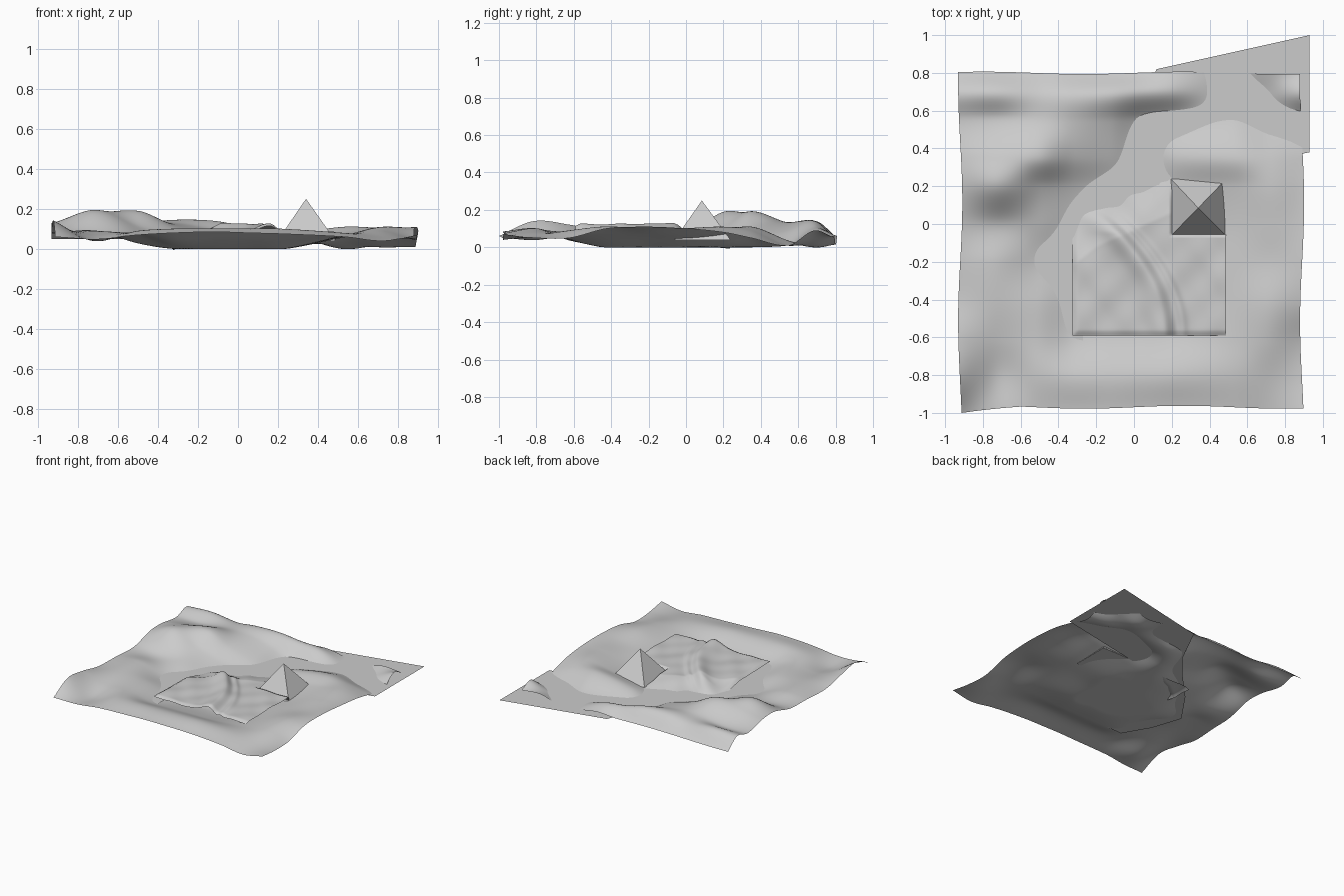
import bpy, bmesh, math

if "Cube" in bpy.data.objects:
    bpy.data.objects.remove(bpy.data.objects["Cube"])

grey = bpy.data.materials.new("light_grey")
grey.diffuse_color = (0.6, 0.6, 0.6, 1)
grey.use_nodes = True
grey.node_tree.nodes["Principled BSDF"].inputs["Base Color"].default_value = grey.diffuse_color


def finish(name, bm, smooth=True):
    me = bpy.data.meshes.new(name)
    bm.to_mesh(me)
    bm.free()
    ob = bpy.data.objects.new(name, me)
    bpy.context.collection.objects.link(ob)
    me.materials.append(grey)
    for p in me.polygons:
        p.use_smooth = smooth
    return ob


def spline(ts, vs, t):
    """Smooth curve through uneven control values."""
    n = len(ts)
    i = max(k for k in range(n - 1) if k == 0 or ts[k] <= t)

    def tangent(k):
        a, b = max(k - 1, 0), min(k + 1, n - 1)
        return (vs[b] - vs[a]) / (ts[b] - ts[a])
    h = ts[i + 1] - ts[i]
    u = (t - ts[i]) / h
    return ((2*u**3 - 3*u*u + 1) * vs[i] + (u**3 - 2*u*u + u) * h * tangent(i)
            + (3*u*u - 2*u**3) * vs[i + 1] + (u**3 - u*u) * h * tangent(i + 1))


def sheet(name, x0, x1, y0, y1, n, height, warp=lambda x, y: (x, y)):
    bm = bmesh.new()
    rows = []
    for j in range(n + 1):
        y = y0 + (y1 - y0) * j / n
        row = []
        for i in range(n + 1):
            x = x0 + (x1 - x0) * i / n
            row.append(bm.verts.new((*warp(x, y), height(x, y))))
        rows.append(row)
    for a, b in zip(rows, rows[1:]):
        for i in range(n):
            bm.faces.new((a[i], a[i + 1], b[i + 1], b[i]))
    return finish(name, bm)


# Hills around a river basin: coarse relief in hundredths, front row first
XS = [-.92, -.72, -.5, -.32, -.12, .05, .22, .53, .72, .89]
YS = [-.97, -.8, -.62, -.42, -.2, 0, .2, .35, .55, .69, .8]
RELIEF = [
    [6, 5, 7, 8, 8.5, 8, 7.5, 6, 4, 7],
    [14, 4, 9, 10, 10, 10, 10, 8, 6, 5],
    [12, 7, 8, 4, 4, 4, 4, 7, 9, 5],
    [8, 9, 7, 1.5, 0, 0, 0, 6.5, 11, 10],
    [8, 9, 2.8, 0, 0, 0, 0, 6, 9, 11],
    [8, 7, 6, 1.5, 0, 0, 0, 6, 10, 10],
    [13, 19, 11, 5, 1, 0, 3, 8, 11, 8],
    [13, 17, 19, 11, 5, 0, 6, 11, 9, 5],
    [10, 10, 13, 13, 9, 2, 1.5, 3.5, 1, 1],
    [13, 14, 12, 14, 14, 11, 9, 0, 3, 9],
    [5, 5, 5, 5, 5, 5, 6, 1.5, 6, 5],
]


def land_height(x, y):
    col = [spline(XS, row, x) for row in RELIEF]
    return max(0, spline(YS, col, y)) / 100


def land_warp(x, y):
    # slightly wavy outline, front left corner pulled out
    pull = max(0, -.6 - x) * max(0, -.6 - y)
    return (x + .012 * math.sin(5 * y + 1) * abs(x),
            y + .008 * math.sin(6 * x) * abs(y) - .3 * pull)


sheet("hills", -.92, .89, -.97, .8, 110, land_height, land_warp)


# Raised town ground with a curved ridge, sinking under water at the back left
def town_height(x, y):
    z = min(.08, .035 + .25 * (.15 + .45 * x - y - .35 * max(0, -.2 - x)))
    z = max(z, .008)
    ridge = .16 - .3 * ((y + .59) / .59) ** 2
    fade = max(0, min(1, (.08 - y) / .12))
    d = x - ridge
    z += fade * (.045 * math.exp(-(d / (.05 if d > 0 else .09)) ** 2)
                 + .014 * math.exp(-((d - .1) / .025) ** 2))
    z += .004 * math.sin(19 * x + 5 * y) * math.sin(15 * y)
    z += .003 * math.sin(31 * x) * math.sin(27 * y + 6 * x)
    # lower ground under the pyramid
    if x > .2 and y > -.06:
        z = min(z, .045)
    edge = min(x + .325, y + .59)
    return z - .012 * math.exp(-(edge / .015) ** 2)


sheet("town_ground", -.325, .487, -.59, .235, 80, town_height)

# Flat water
bm = bmesh.new()
outline = [(.93, 1), (.12, .82), (-.04, .5), (-.2, .31), (-.42, .08),
           (-.6, -.18), (-.52, -.42), (-.4, -.625), (-.27, -.62),
           (-.27, -.4), (-.05, -.1), (.14, .22), (.93, .38)]
f = bm.faces.new([bm.verts.new((x, y, .035)) for x, y in reversed(outline)])
bmesh.ops.triangulate(bm, faces=[f])
bm.normal_update()
finish("water", bm, False)

# Pyramid
bm = bmesh.new()
base = [bm.verts.new((.342 + sx * .146, .088 + sy * .15, .04))
        for sx, sy in ((-1, -1), (1, -1), (1, 1), (-1, 1))]
apex = bm.verts.new((.34, .085, .25))
bm.faces.new(base[::-1])
for i in range(4):
    bm.faces.new((base[i], base[(i + 1) % 4], apex))
bmesh.ops.recalc_face_normals(bm, faces=bm.faces)
finish("pyramid", bm, False)
